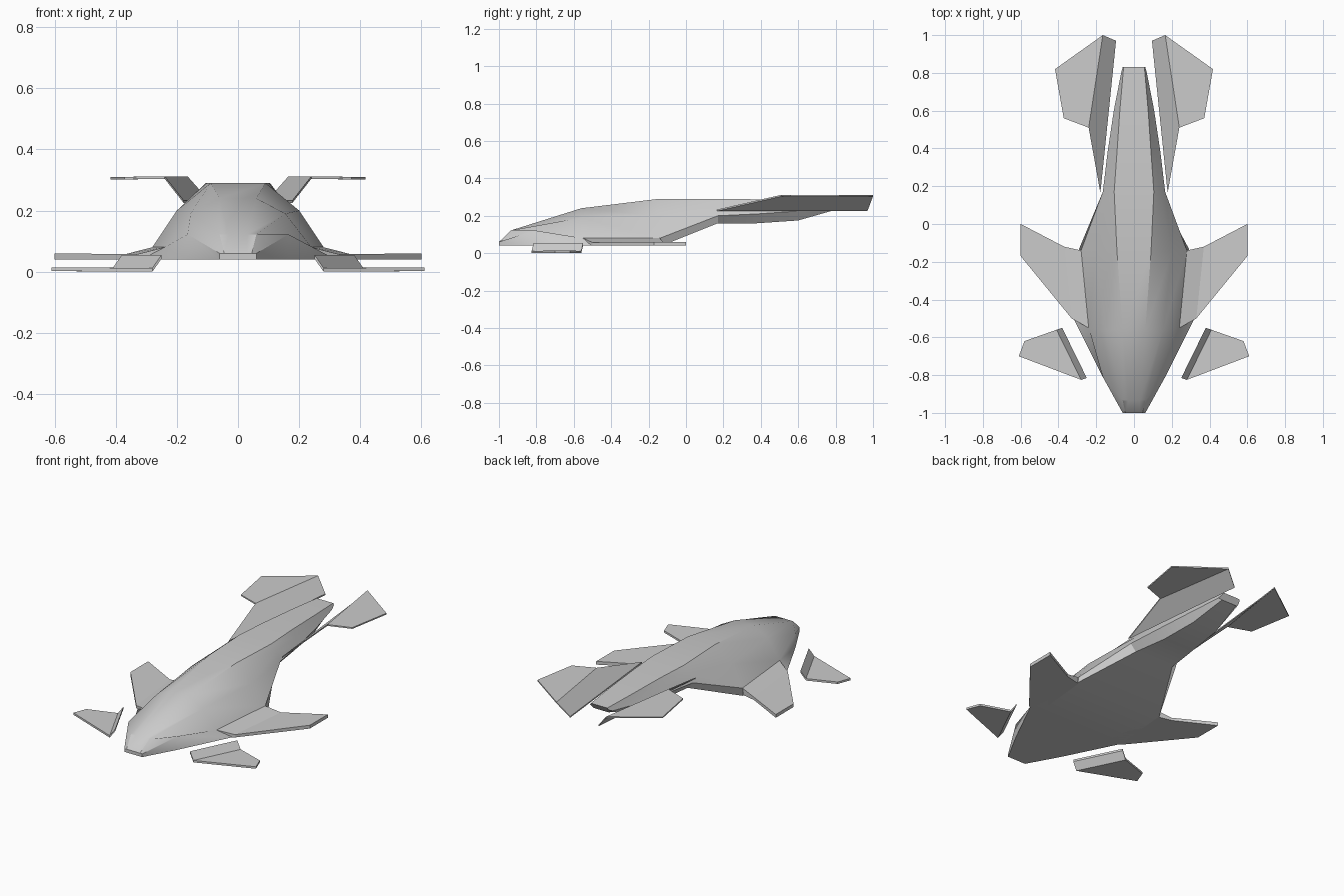
import bpy, bmesh, math
from mathutils import Vector

if "Cube" in bpy.data.objects:
    bpy.data.objects.remove(bpy.data.objects["Cube"])


def finish(bm, name, smooth=None):
    bmesh.ops.remove_doubles(bm, verts=bm.verts, dist=0.0005)
    bmesh.ops.recalc_face_normals(bm, faces=bm.faces)
    mesh = bpy.data.meshes.new(name)
    bm.to_mesh(mesh)
    bm.free()
    obj = bpy.data.objects.new(name, mesh)
    bpy.context.collection.objects.link(obj)
    if smooth:
        bpy.ops.object.select_all(action='DESELECT')
        bpy.context.view_layer.objects.active = obj
        obj.select_set(True)
        bpy.ops.object.shade_smooth_by_angle(angle=math.radians(smooth))
    return obj


def loft(name, rows, smooth):
    """Skin half sections, mirrored across x, and cap both ends."""
    bm = bmesh.new()
    rings = []
    for row in rows:
        full = list(row) + [(-x, y, z) for x, y, z in reversed(row)]
        rings.append([bm.verts.new(p) for p in full])
    n = len(rings[0])
    for a, b in zip(rings, rings[1:]):
        for i in range(n):
            j = (i + 1) % n
            bm.faces.new((a[i], a[j], b[j], b[i]))
    bm.faces.new(rings[0])
    bm.faces.new(rings[-1])
    return finish(bm, name, smooth)


def panel(name, strip, side, thick=0.01, floor=None):
    """Folded plate: a strip of point pairs given downward thickness."""
    bm = bmesh.new()
    top, low = [], []
    for pair in strip:
        pts = [Vector((x * side, y, z)) for x, y, z in pair]
        top.append([bm.verts.new(p) for p in pts])
        low.append([bm.verts.new((p.x, p.y, p.z - thick if floor is None else floor))
                    for p in pts])
    for i in range(len(strip) - 1):
        for g in (top, low):
            bm.faces.new((g[i][0], g[i][1], g[i + 1][1], g[i + 1][0]))
        for k in (0, 1):
            bm.faces.new((top[i][k], top[i + 1][k], low[i + 1][k], low[i][k]))
    for i in (0, -1):
        bm.faces.new((top[i][0], top[i][1], low[i][1], low[i][0]))
    return finish(bm, name)


# Hull: each half section runs top, shoulder, lip, bottom
loft("hull", [
    [(.03, -1, .06), (.045, -1, .06), (.06, -1, .06), (.06, -1, .04)],
    [(.03, -.935, .122), (.06, -.935, .122), (.165, -.81, .122), (.165, -.81, .04)],
    [(.06, -.56, .24), (.155, -.56, .19), (.24, -.55, .08), (.32, -.50, .04)],
    [(.09, -.15, .29), (.20, -.15, .20), (.28, -.14, .08), (.29, -.13, .04)],
    [(.105, .17, .29), (.135, .17, .25), (.165, .17, .20), (.13, .17, .16)],
    [(.09, .38, .288), (.115, .38, .25), (.14, .38, .21), (.10, .38, .16)],
    [(.075, .60, .28), (.09, .60, .25), (.107, .60, .225), (.08, .60, .175)],
    [(.055, .83, .27), (.06, .83, .26), (.068, .80, .245), (.05, .81, .235)],
], 32)

for label, side in (("right", 1), ("left", -1)):
    # Side wing with a raised root
    panel(label + "_wing", [
        [(.24, -.55, .08), (.28, -.14, .08)],
        [(.33, -.50, .057), (.37, -.12, .057)],
        [(.60, -.17, .06), (.60, 0, .06)],
    ], side, floor=.04)
    # Front canard with an upturned inner edge
    panel(label + "_canard", [
        [(.25, -.815, .055), (.38, -.55, .055)],
        [(.28, -.825, .012), (.41, -.56, .012)],
        [(.61, -.70, .014), (.58, -.62, .014)],
    ], side, thick=.012)
    # Tail fin with a downturned inner strip
    panel(label + "_tail_fin", [
        [(.095, .97, .233), (.178, .165, .233)],
        [(.165, 1, .312), (.24, .51, .312)],
        [(.418, .82, .31), (.372, .56, .31)],
    ], side, thick=.008)
